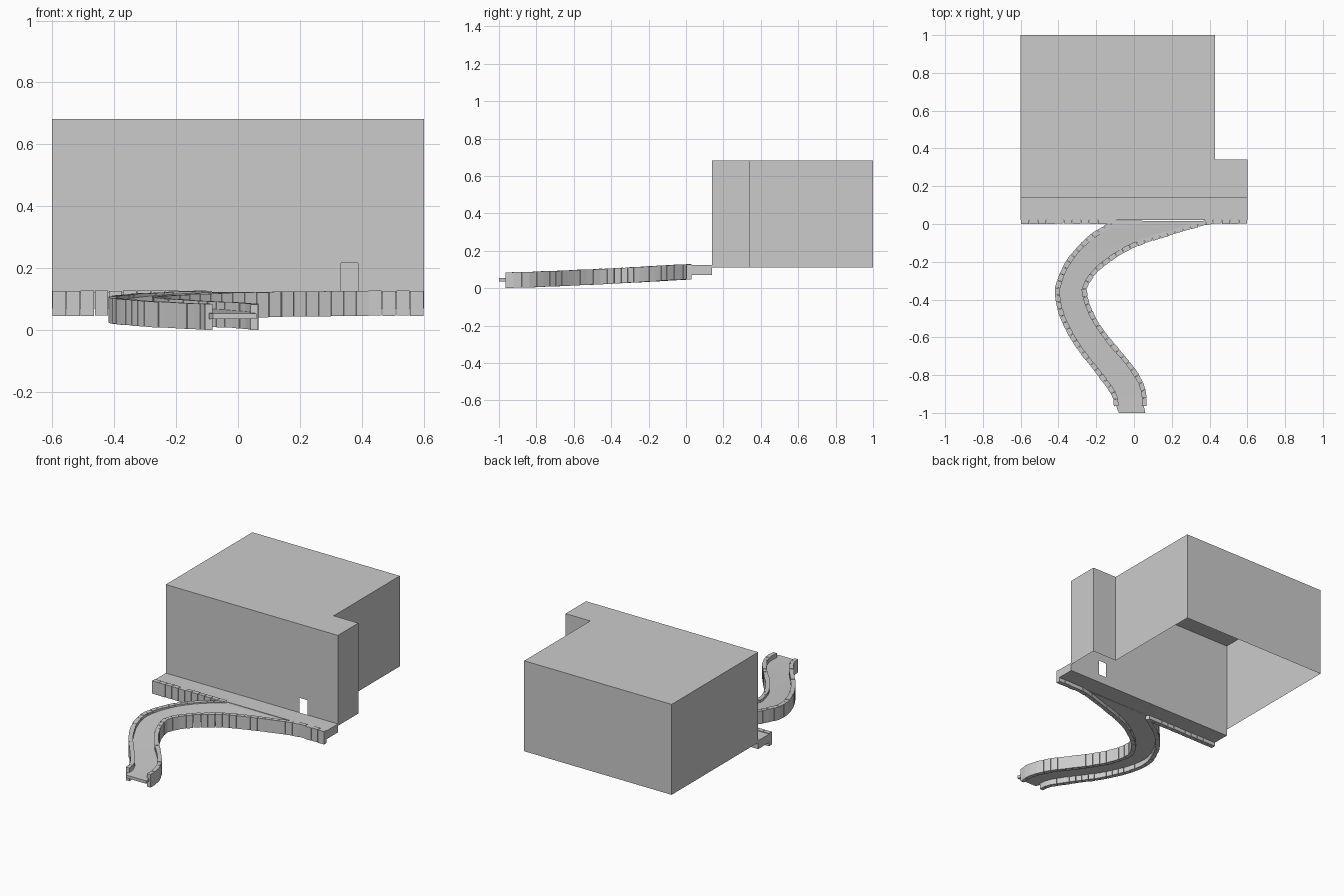
import bpy, bmesh, random
from mathutils import Vector

if "Cube" in bpy.data.objects:
    bpy.data.objects.remove(bpy.data.objects["Cube"])

random.seed(4)


def make_object(name, bm):
    bmesh.ops.remove_doubles(bm, verts=bm.verts, dist=1e-5)
    me = bpy.data.meshes.new(name)
    bm.to_mesh(me)
    bm.free()
    ob = bpy.data.objects.new(name, me)
    bpy.context.collection.objects.link(ob)
    return ob


def face(bm, pts):
    return bm.faces.new([bm.verts.new(p) for p in pts])


def slope(y):
    return max(0.0, min(1.0, 1 + y)) ** 1.3


def spline(ctrl, steps=16):
    # Catmull-Rom curve through the control points
    p = [Vector(c) for c in ctrl]
    p = [2 * p[0] - p[1]] + p + [2 * p[-1] - p[-2]]
    out = []
    for a, b, c, d in zip(p, p[1:], p[2:], p[3:]):
        for k in range(steps):
            t = k / steps
            out.append(0.5 * (2 * b + (c - a) * t + (2 * a - 5 * b + 4 * c - d) * t * t
                              + (3 * b - a - 3 * c + d) * t ** 3))
    return out + [p[-2]]


def resample(pts, n):
    # n + 1 evenly spaced points along a polyline
    lens = [0.0]
    for a, b in zip(pts, pts[1:]):
        lens.append(lens[-1] + (b - a).length)
    out, j = [], 0
    for i in range(n + 1):
        s = lens[-1] * i / n
        while j < len(pts) - 2 and lens[j + 1] < s:
            j += 1
        out.append(pts[j].lerp(pts[j + 1], (s - lens[j]) / (lens[j + 1] - lens[j])))
    return out


def loft(bm, rings):
    # joins quad cross-sections into a capped solid
    rows = [[bm.verts.new(p) for p in r] for r in rings]
    for a, b in zip(rows, rows[1:]):
        for k in range(4):
            bm.faces.new((a[k], a[(k + 1) % 4], b[(k + 1) % 4], b[k]))
    bm.faces.new(rows[0])
    bm.faces.new(rows[-1][::-1])
    bmesh.ops.recalc_face_normals(bm, faces=bm.faces)


def stone_wall(name, ctrl, n, half=0.013):
    # row of slightly uneven stone blocks following the line
    pts = resample(spline(ctrl), n)
    bm = bmesh.new()
    nrm = []
    for i in range(n + 1):
        d = (pts[min(i + 1, n)] - pts[max(i - 1, 0)]).normalized()
        nrm.append(Vector((-d.y, d.x)))
    for i in range(n):
        gap = (pts[i + 1] - pts[i]) * 0.025
        w = half + random.uniform(-0.0012, 0.0012)
        dz = random.uniform(-0.001, 0.001)
        rings = []
        for p, m in ((pts[i] + gap, nrm[i]), (pts[i + 1] - gap, nrm[i + 1])):
            lo, hi = 0.004 + 0.046 * slope(p.y) + dz, 0.087 + 0.044 * slope(p.y) + dz
            a, b = p - m * w, p + m * w
            rings.append([(a.x, a.y, lo), (b.x, b.y, lo), (b.x, b.y, hi), (a.x, a.y, hi)])
        part = bmesh.new()
        loft(part, rings)
        me = bpy.data.meshes.new("block")
        part.to_mesh(me)
        part.free()
        bm.from_mesh(me)
        bpy.data.meshes.remove(me)
    make_object(name, bm)


# building shell, open underneath, with a doorway in the front
Z0, Z1, DOOR = 0.115, 0.685, 0.22
FY = 0.138
foot = [(0.6, FY), (0.6, 0.342), (0.428, 0.342), (0.428, 1.0), (-0.6, 1.0), (-0.6, FY)]
bm = bmesh.new()


def wall(a, b, z0=Z0):
    face(bm, [(*a, z0), (*b, z0), (*b, Z1), (*a, Z1)])


for a, b in zip(foot, foot[1:]):
    wall(a, b)
wall((-0.6, FY), (0.333, FY))
wall((0.333, FY), (0.387, FY), DOOR)
wall((0.387, FY), (0.6, FY))
face(bm, [(*p, Z1) for p in foot])
make_object("building_shell", bm)

# terrace slab in front of the building
bm = bmesh.new()
loft(bm, [[(x, 0.02, 0.074), (x, FY, 0.074), (x, FY, 0.127), (x, 0.02, 0.127)]
          for x in (-0.6, 0.6)])
make_object("terrace", bm)

# winding path edges, listed from the terrace down
left = [(-0.09, 0.018), (-0.135, -0.01), (-0.24, -0.08), (-0.34, -0.19), (-0.393, -0.3),
        (-0.405, -0.38), (-0.375, -0.5), (-0.3, -0.64), (-0.2, -0.77), (-0.125, -0.87),
        (-0.099, -0.92), (-0.094, -0.965)]
right = [(0.42, 0.015), (0.38, 0.008), (0.19, -0.047), (-0.02, -0.12), (-0.18, -0.225),
         (-0.25, -0.31), (-0.262, -0.37), (-0.22, -0.49), (-0.14, -0.61), (-0.03, -0.74),
         (0.03, -0.83), (0.053, -0.9), (0.053, -0.965)]

# sloping path surface
N = 48
L = resample(spline(left + [(-0.08, -1.0)]), N)
R = resample(spline(right + [(0.06, -1.0)]), N)
bm = bmesh.new()
rings = []
for a, b in zip(L, R):
    ring = []
    for p, top in ((a, 0), (b, 0), (b, 1), (a, 1)):
        s = slope(p.y)
        ring.append((p.x, p.y, 0.058 + 0.068 * s if top else 0.04 + 0.035 * s))
    rings.append(ring)
loft(bm, rings)
make_object("winding_path", bm)

# stone walls along the path and the terrace front
stone_wall("path_wall_left", left, 32)
stone_wall("path_wall_right", right, 36)
stone_wall("terrace_wall_left", [(-0.6, 0.015), (-0.1, 0.015)], 11)
stone_wall("terrace_wall_right", [(0.42, 0.015), (0.6, 0.015)], 4)

# rest the lowest stone on the ground
low = min(v.co.z for o in bpy.data.objects for v in o.data.vertices)
for o in bpy.data.objects:
    for v in o.data.vertices:
        v.co.z -= low
